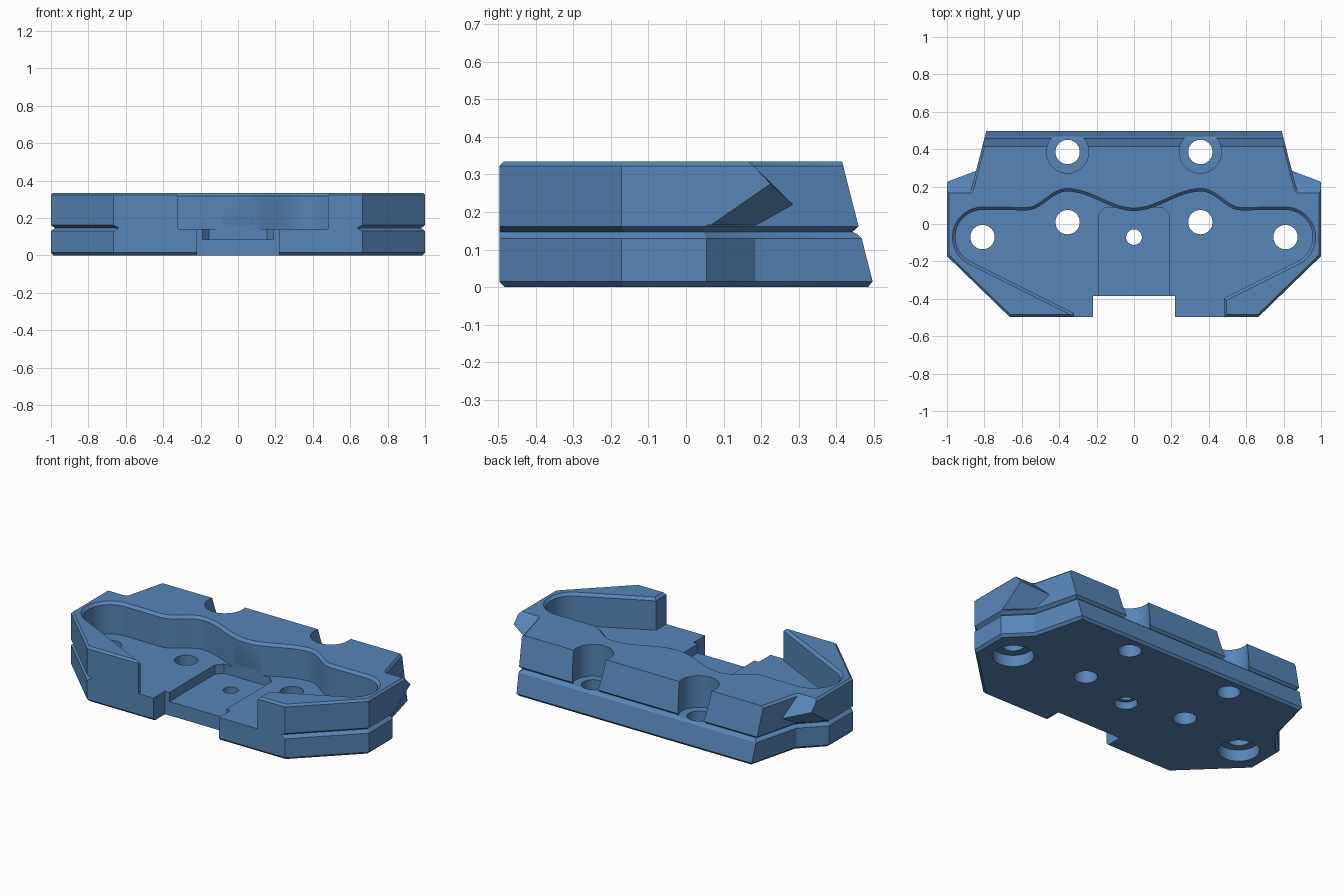
import bpy, bmesh, math
from mathutils import Vector

if "Cube" in bpy.data.objects:
    bpy.data.objects.remove(bpy.data.objects["Cube"])

blue = bpy.data.materials.new("steel blue")
blue.diffuse_color = (0.095, 0.235, 0.48, 1)
blue.use_nodes = True
blue.node_tree.nodes["Principled BSDF"].inputs["Base Color"].default_value = blue.diffuse_color


def finish(name, bm):
    bmesh.ops.recalc_face_normals(bm, faces=bm.faces)
    me = bpy.data.meshes.new(name)
    bm.to_mesh(me)
    bm.free()
    ob = bpy.data.objects.new(name, me)
    me.materials.append(blue)
    bpy.context.collection.objects.link(ob)
    return ob


def inset(poly, dist):
    """Move each edge of a counter-clockwise polygon inward by its distance."""
    out, n = [], len(poly)
    for i in range(n):
        p = Vector(poly[i])
        a = (p - Vector(poly[i - 1])).normalized()
        b = (Vector(poly[(i + 1) % n]) - p).normalized()
        na, nb = Vector((-a.y, a.x)), Vector((-b.y, b.x))
        da, db = dist[i - 1], dist[i]
        c = a.x * b.y - a.y * b.x
        if abs(c) < 1e-3:
            out.append(p + na * da)
        else:
            # intersection of the two shifted edge lines
            d = nb * db - na * da
            out.append(p + na * da + a * ((d.x * b.y - d.y * b.x) / c))
    return out


def loft(name, rings):
    """Closed solid through (z, points) rings."""
    bm = bmesh.new()
    rows = [[bm.verts.new((p[0], p[1], z)) for p in pts] for z, pts in rings]
    n = len(rows[0])
    for r, s in zip(rows, rows[1:]):
        for i in range(n):
            j = (i + 1) % n
            bm.faces.new((r[i], r[j], s[j], s[i]))
    bm.faces.new(rows[0][::-1])
    bm.faces.new(rows[-1])
    return finish(name, bm)


def hull(name, pts):
    bm = bmesh.new()
    for p in pts:
        bm.verts.new(p)
    bmesh.ops.convex_hull(bm, input=bm.verts[:])
    return finish(name, bm)


def box(name, x0, x1, y0, y1, z0, z1):
    return hull(name, [(x, y, z) for x in (x0, x1) for y in (y0, y1) for z in (z0, z1)])


def cylinder(name, x, y, r, z0, z1):
    ring = [(x + r * math.cos(t * math.tau / 48), y + r * math.sin(t * math.tau / 48))
            for t in range(48)]
    return loft(name, [(z0, ring), (z1, ring)])


def boolean(target, tool, op='DIFFERENCE'):
    m = target.modifiers.new(op.lower(), 'BOOLEAN')
    m.operation, m.object, m.solver = op, tool, 'EXACT'
    bpy.context.view_layer.objects.active = target
    bpy.ops.object.modifier_apply(modifier=m.name)
    bpy.data.objects.remove(tool)


# Body: outline with sloped back, chamfered ends and a groove around sides and back
def outline(z):
    yb = 0.497 - 0.255 * max(z - 0.015, 0)
    xb = 0.79 + (0.497 - yb) * 0.25
    right = [(0.665, -0.497), (1, -0.172), (1, 0.055), (0.87, 0.185), (xb, yb)]
    return right + [(-x, y) for x, y in reversed(right)]


def body_ring(z, sides, front, back):
    d = [sides] * 10
    d[4], d[9] = back, front
    return z, inset(outline(z), d)


body = loft("clamp_body", [
    body_ring(0, 0.015, 0.015, 0.012),
    body_ring(0.015, 0, 0, 0),
    body_ring(0.130, 0, 0, 0),
    body_ring(0.142, 0.015, 0, 0.010),
    body_ring(0.147, 0.020, 0, 0.020),
    body_ring(0.162, 0, 0, 0),
    body_ring(0.323, 0, 0, 0),
    body_ring(0.335, 0.012, 0.012, 0),
])

# Side wings: overhanging tabs with a sloped rear top
for s in (1, -1):
    pts = [(1, -0.06, 0.165), (1, 0.066, 0.165), (1, 0.225, 0.275), (1, 0.18, 0.323),
           (1, -0.06, 0.323), (0.988, 0.165, 0.335), (0.988, -0.06, 0.335),
           (0.86, 0.195, 0.165), (0.83, 0.29, 0.215), (0.85, 0.165, 0.335),
           (0.97, -0.06, 0.335), (0.97, -0.06, 0.165)]
    boolean(body, hull("wing", [(s * x, y, z) for x, y, z in pts]), 'UNION')

# Pocket: rounded ends, wavy rear wall, open at the front, chamfered rim
def arc(cx, a0, a1):
    return [(cx + 0.145 * math.cos(math.radians(a0 + (a1 - a0) * i / 20)),
             -0.07 + 0.145 * math.sin(math.radians(a0 + (a1 - a0) * i / 20))) for i in range(21)]


def wave(x):
    x = abs(x)
    if x < 0.36:
        return 0.122 - 0.052 * math.cos(math.pi * x / 0.36)
    return 0.1235 + 0.0505 * math.cos(math.pi * (x - 0.36) / 0.21)


pocket = [(-0.32, -0.62), (0.48, -0.62), (0.48, -0.398)]
pocket += arc(0.81, -63.4, 90)
pocket += [(0.57 - 1.14 * i / 56, wave(0.57 - 1.14 * i / 56)) for i in range(57)]
pocket += arc(-0.81, 90, 243.4) + [(-0.32, -0.478)]
n = len(pocket)
rim = inset(pocket, [-0.016] * n)
boolean(body, loft("pocket_cutter", [(0.141, pocket), (0.319, pocket), (0.3352, rim), (0.40, rim)]))

# Front notch and centre slot with an undercut rear end
boolean(body, box("notch_cutter", -0.22, 0.22, -0.7, -0.385, -0.1, 0.3))
slot = [(-0.19, -0.6), (0.19, -0.6), (0.19, 0.05), (0.155, 0.088), (-0.155, 0.088), (-0.19, 0.05)]
boolean(body, loft("slot_cutter", [(0.085, slot), (0.16, slot)]))
boolean(body, hull("undercut_cutter", [(x, y, z) for x in (-0.15, 0.15) for y, z in
                                      ((0, 0.15), (0.088, 0.15), (0.0695, 0.213), (0, 0.4))]))

# Bolt holes, counterbores above at the rear and below at the ends
for s in (1, -1):
    for x, y in ((0.355, 0.01), (0.355, 0.385), (0.81, -0.07)):
        boolean(body, cylinder("bolt_hole", s * x, y, 0.065, -0.1, 0.5))
    boolean(body, cylinder("rear_counterbore", s * 0.355, 0.385, 0.113, 0.143, 0.5))
    boolean(body, cylinder("end_counterbore", s * 0.81, -0.07, 0.115, -0.1, 0.07))
boolean(body, cylinder("centre_hole", 0, -0.07, 0.042, -0.1, 0.3))
boolean(body, cylinder("centre_counterbore", 0, -0.07, 0.065, -0.1, 0.045))

# Smooth the curved walls while keeping edges crisp
bpy.ops.object.select_all(action='DESELECT')
body.select_set(True)
bpy.context.view_layer.objects.active = body
bpy.ops.object.shade_smooth_by_angle(angle=math.radians(25))
